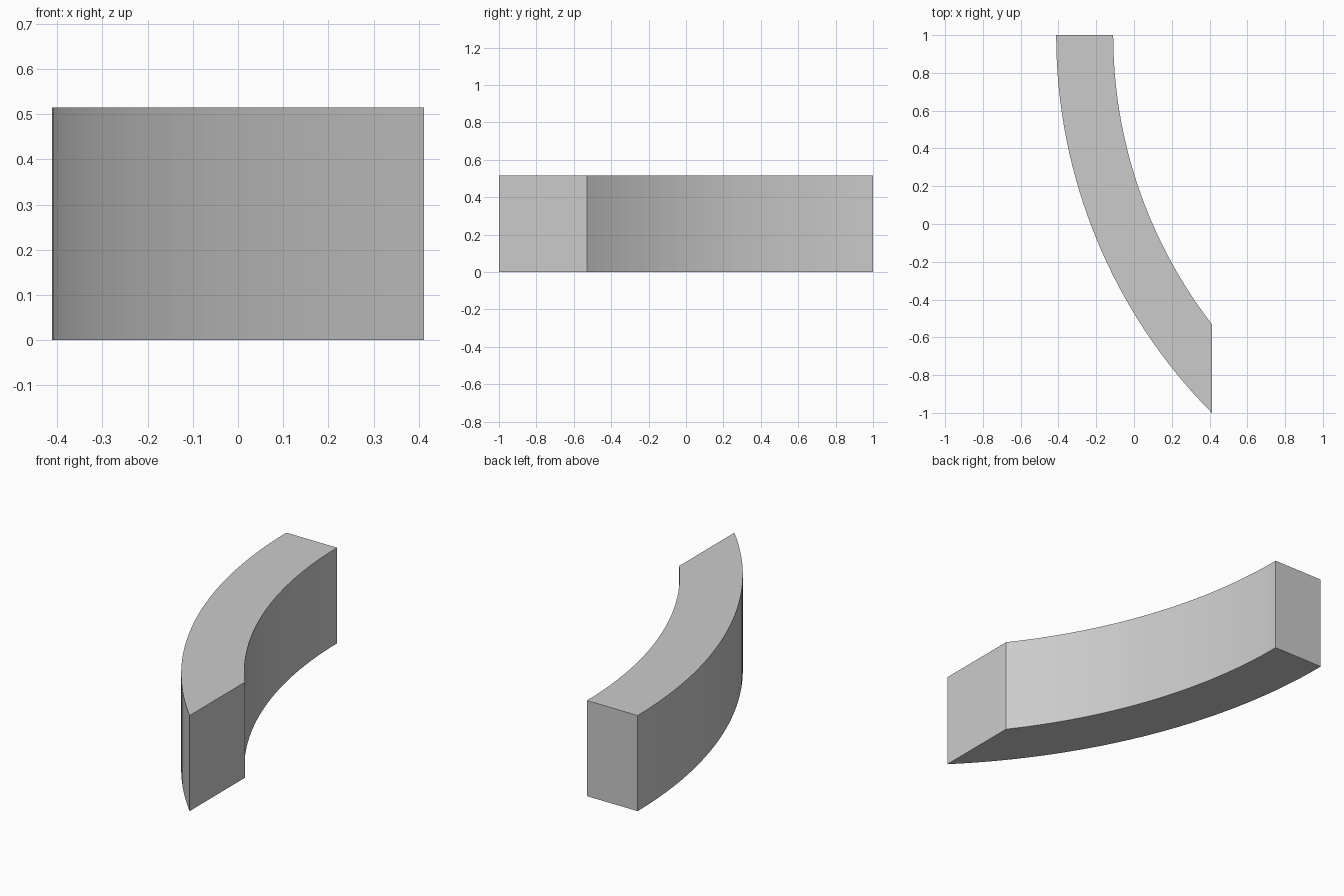
import bpy, bmesh, math

if "Cube" in bpy.data.objects:
    bpy.data.objects.remove(bpy.data.objects["Cube"])

HEIGHT, X_END, Y_TOP, SEGMENTS = 0.515, 0.412, 1.0, 32


def arc(x_start, y_end):
    """Arc leaving (x_start, Y_TOP) straight down and ending at (X_END, y_end)."""
    dx, dy = X_END - x_start, Y_TOP - y_end
    radius = (dx * dx + dy * dy) / (2 * dx)
    sweep = math.asin(dy / radius)
    return [(x_start + radius * (1 - math.cos(sweep * i / SEGMENTS)),
             Y_TOP - radius * math.sin(sweep * i / SEGMENTS))
            for i in range(SEGMENTS + 1)]


# Curved block: strip of quads between the two arcs, extruded upwards
bm = bmesh.new()
outer = [bm.verts.new((x, y, 0)) for x, y in arc(-0.412, -1.0)]
inner = [bm.verts.new((x, y, 0)) for x, y in arc(-0.11, -0.53)]
for i in range(SEGMENTS):
    bm.faces.new((outer[i], outer[i + 1], inner[i + 1], inner[i]))
extruded = bmesh.ops.extrude_face_region(bm, geom=bm.faces[:], use_keep_orig=True)
top = [v for v in extruded["geom"] if isinstance(v, bmesh.types.BMVert)]
bmesh.ops.translate(bm, verts=top, vec=(0, 0, HEIGHT))
bmesh.ops.recalc_face_normals(bm, faces=bm.faces[:])

mesh = bpy.data.meshes.new("curved_block")
bm.to_mesh(mesh)
bm.free()
block = bpy.data.objects.new("curved_block", mesh)
bpy.context.collection.objects.link(block)
